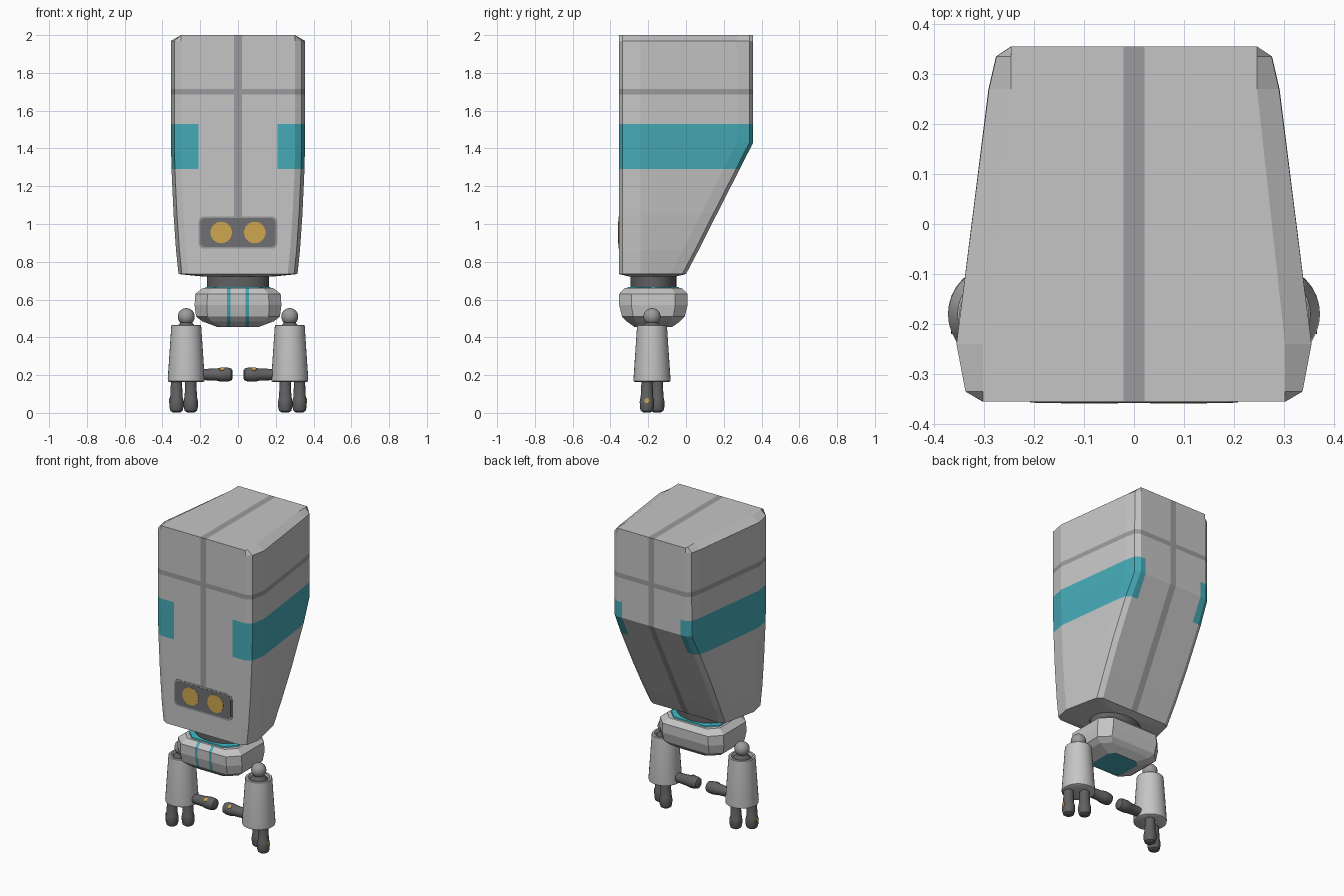
import bpy, bmesh, math
from mathutils import Vector, Matrix

if "Cube" in bpy.data.objects:
    bpy.data.objects.remove(bpy.data.objects["Cube"])


def material(name, r, g, b):
    m = bpy.data.materials.new(name)
    m.diffuse_color = (r, g, b, 1)
    m.use_nodes = True
    m.node_tree.nodes["Principled BSDF"].inputs["Base Color"].default_value = m.diffuse_color
    return m


GREY = material("light grey", 0.56, 0.56, 0.56)
SEAM = material("seam grey", 0.33, 0.33, 0.34)
TEAL = material("teal", 0.06, 0.40, 0.47)
CYAN = material("cyan", 0.05, 0.50, 0.60)
DARK = material("dark grey", 0.12, 0.12, 0.125)
PLATE = material("plate grey", 0.16, 0.16, 0.17)
GOLD = material("gold", 0.62, 0.39, 0.08)


def finish(name, bm, mats, smooth=False):
    bmesh.ops.recalc_face_normals(bm, faces=bm.faces)
    if smooth:
        for f in bm.faces:
            f.smooth = True
        for e in bm.edges:
            e.smooth = e.is_manifold and e.calc_face_angle(0) < 0.6
    me = bpy.data.meshes.new(name)
    bm.to_mesh(me)
    bm.free()
    ob = bpy.data.objects.new(name, me)
    bpy.context.collection.objects.link(ob)
    for m in mats:
        me.materials.append(m)
    return ob


def loft(rings):
    """Skin equal-length rings of points and cap both ends."""
    bm = bmesh.new()
    vs = [[bm.verts.new(p) for p in r] for r in rings]
    n = len(vs[0])
    for a, b in zip(vs, vs[1:]):
        for i in range(n):
            bm.faces.new((a[i], a[(i + 1) % n], b[(i + 1) % n], b[i]))
    bm.faces.new(vs[0])
    bm.faces.new(vs[-1])
    return bm


def cut(bm, axis, values):
    for v in values:
        n = Vector((0, 0, 0))
        n[axis] = 1
        bmesh.ops.bisect_plane(bm, geom=bm.verts[:] + bm.edges[:] + bm.faces[:],
                               plane_co=n * v, plane_no=n, dist=1e-5)


def lathe(name, profile, matrix, mat, seg=24):
    """Turn (radius, height) points about local z, then place by matrix."""
    rings = [[matrix @ Vector((r * math.cos(t), r * math.sin(t), z))
              for t in (2 * math.pi * i / seg for i in range(seg))] for r, z in profile]
    return finish(name, loft(rings), [mat], True)


def mirrored(half, z):
    pts = half + [(-x, y) for x, y in reversed(half)]
    return [(x, y, z) for x, y in pts]


# Head: tapered box with chamfered corners and a slanted lower back
def head_half(a, b, yb):
    return [(a - .052, -.355), (a - .018, -.335), (a, -.24),
            (b, yb - .085), (b - .015, yb - .02), (b - .045, yb)]


sections = [(.735, .315, .282, .0), (.86, .328, .29, .066), (1.05, .341, .298, .162),
            (1.29, .352, .299, .284), (1.43, .355, .291, .355), (1.97, .355, .29, .355)]
rings = [mirrored([(x * .6, -.178 + (y + .178) * .7) for x, y in head_half(.315, .282, 0)], .722)]
rings += [mirrored(head_half(a, b, yb), z) for z, a, b, yb in sections]
rings.append(mirrored([(.302, -.355), (.302, -.335), (.302, -.24),
                       (.246, .27), (.246, .335), (.246, .355)], 2.0))
bm = loft(rings)
cut(bm, 2, (1.03, 1.29, 1.53, 1.685, 1.715))
cut(bm, 0, (-.21, -.021, .021, .21))
for f in bm.faces:
    c = f.calc_center_median()
    if 1.29 < c.z < 1.53 and abs(c.x) > .21:
        f.material_index = 2
    elif 1.685 < c.z < 1.715:
        f.material_index = 1
    elif abs(c.x) < .021 and c.z > .736 and (c.z > 1.03 or c.y > -.34):
        f.material_index = 1
finish("head", bm, [GREY, SEAM, TEAL])


# Face plate with rounded corners, and eyes
def face_plate(name, hx, hz, r, y, mat, cx=0, cz=.955):
    pts = []
    for k, (sx, sz) in enumerate(((1, 1), (-1, 1), (-1, -1), (1, -1))):
        for i in range(7):
            t = math.pi / 2 * (k + i / 6)
            pts.append((cx + sx * (hx - r) + r * math.cos(t), cz + sz * (hz - r) + r * math.sin(t)))
    finish(name, loft([[(x, yy, z) for x, z in pts] for yy in (-.352, y)]), [mat])


face_plate("visor_frame", .208, .086, .03, -.3565, SEAM)
face_plate("visor_plate", .198, .076, .022, -.3575, PLATE)
for s in (-1, 1):
    lathe("eye", [(.057, 0), (.057, .006)],
          Matrix.Translation((s * .089, -.353, .955)) @ Matrix.Rotation(math.pi / 2, 4, 'X'), GOLD, 32)


# Neck, collar ring and lower body
def octagon(hx, hy, c, z):
    return [(x, y - .173, z) for x, y, _ in
            mirrored([(hx - c, -hy), (hx, c - hy), (hx, hy - c), (hx - c, hy)], z)]


def oval(hx, hy, z, n=32):
    return [(hx * math.cos(2 * math.pi * i / n), -.173 + hy * math.sin(2 * math.pi * i / n), z)
            for i in range(n)]


finish("neck", loft([oval(.165, .122, .65), oval(.165, .122, .74)]), [DARK], True)
finish("collar_ring", loft([octagon(.176, .14, .06, .65), octagon(.172, .136, .06, .667)]), [CYAN])

bm = loft([octagon(hx, hy, c, z) for z, hx, hy, c in (
    (.455, .11, .10, .03), (.485, .19, .142, .05), (.51, .222, .166, .06),
    (.57, .23, .181, .065), (.63, .226, .181, .065), (.66, .188, .152, .055))])
cut(bm, 0, (-.058, -.04, .04, .058))
for f in bm.faces:
    c = f.calc_center_median()
    stripe = .04 < abs(c.x) < .058 and c.y < -.24
    if c.z < .456 or (stripe and c.z < .659):
        f.material_index = 1
finish("lower_body", bm, [GREY, TEAL])

# Arms: ball shoulder, hollow-topped sleeve, three fingers with marker dots
finger = [(.02, 0), (.032, .008), (.037, .025), (.038, .055), (.035, .075), (.033, .08),
          (.029, .165)]
for s in (-1, 1):
    ax = s * .274
    bpy.ops.mesh.primitive_uv_sphere_add(segments=24, ring_count=12, radius=.045,
                                         location=(ax, -.18, .51))
    ball = bpy.context.object
    ball.name = "shoulder_ball"
    ball.data.materials.append(SEAM)
    bpy.ops.object.shade_smooth_by_angle()
    lathe("arm_sleeve", [(.088, .163), (.097, .168), (.098, .18), (.079, .462), (.075, .466),
                         (.064, .466), (.06, .43)], Matrix.Translation((ax, -.18, 0)), GREY, 32)
    lathe("arm_core", [(.058, .40), (.058, .445), (.03, .48)],
          Matrix.Translation((ax, -.18, 0)), DARK)
    for x, y in ((.326, -.207), (.25, -.152)):
        lathe("finger", finger, Matrix.Translation((s * x, y, .003)), DARK)
    lathe("finger_dot", [(.013, 0), (.013, .005)],
          Matrix.Translation((s * .361, -.207, .065)) @ Matrix.Rotation(s * math.pi / 2, 4, 'Y'),
          GOLD, 12)
    # Thumb points inwards
    lathe("thumb", finger, Matrix.Translation((s * .028, -.18, .203))
          @ Matrix.Rotation(s * math.pi / 2, 4, 'Y'), DARK)
    lathe("thumb_dot", [(.012, 0), (.012, .005)],
          Matrix.Translation((s * .085, -.18, .203)) @ Matrix.Rotation(math.radians(40), 4, 'X')
          @ Matrix.Translation((0, 0, .034)), GOLD, 12)
